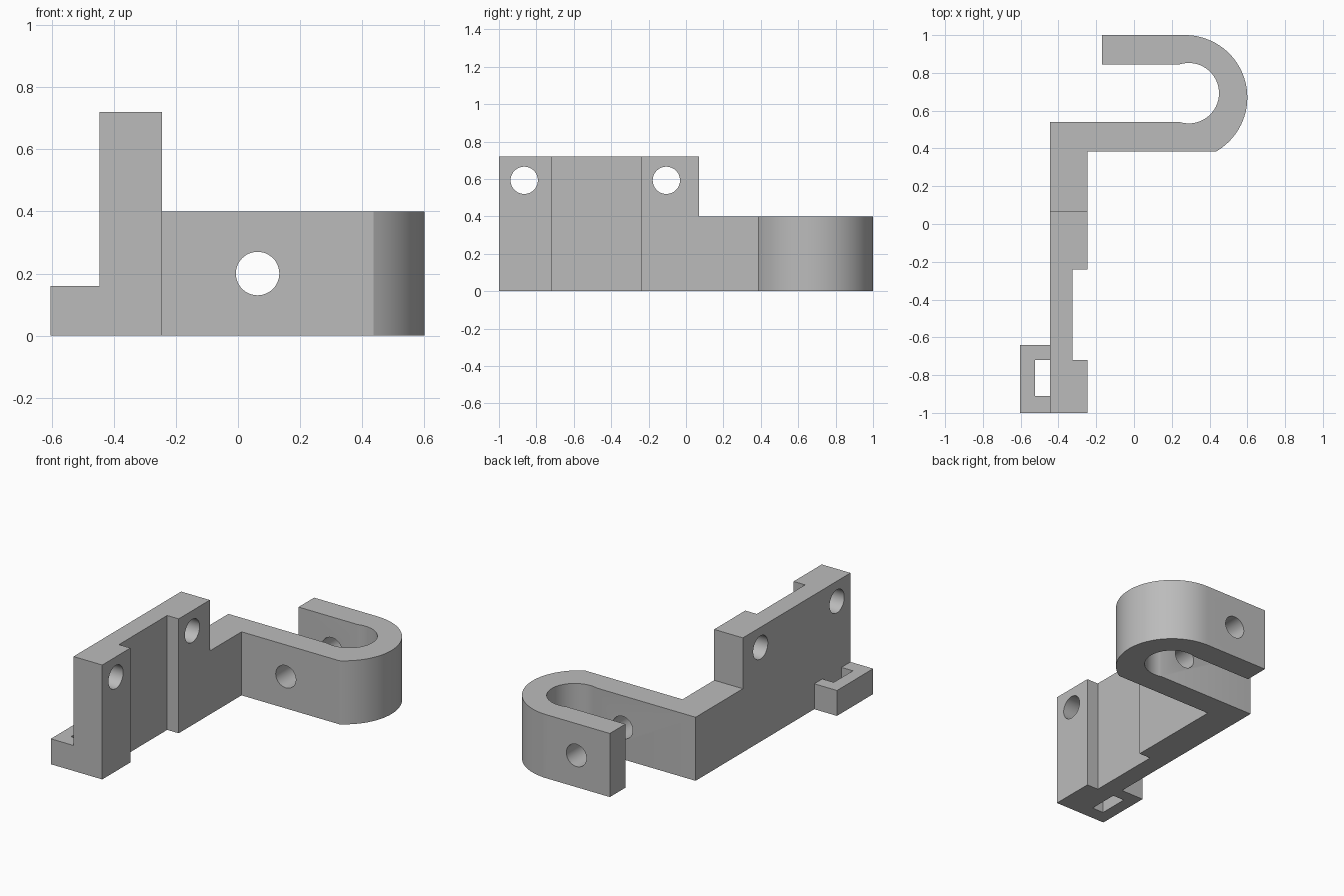
import bpy, bmesh
from math import sin, cos, atan2, asin, pi
from mathutils import Matrix, Vector

cube = bpy.data.objects.get("Cube")
if cube:
    bpy.data.objects.remove(cube)

grey = bpy.data.materials.new("plain grey")
grey.use_nodes = True
colour = (0.5, 0.5, 0.5, 1)
grey.diffuse_color = colour
grey.node_tree.nodes["Principled BSDF"].inputs["Base Color"].default_value = colour


def make_object(name, bm):
    bmesh.ops.recalc_face_normals(bm, faces=bm.faces[:])
    mesh = bpy.data.meshes.new(name)
    bm.to_mesh(mesh)
    bm.free()
    mesh.materials.append(grey)
    obj = bpy.data.objects.new(name, mesh)
    bpy.context.collection.objects.link(obj)
    return obj


def arc(cx, cy, r, start, end, n):
    angles = [start + (end - start) * i / n for i in range(n + 1)]
    return [(cx + r * cos(a), cy + r * sin(a)) for a in angles]


def extrude(name, outline, height):
    bm = bmesh.new()
    face = bm.faces.new([bm.verts.new((x, y, 0)) for x, y in outline])
    top = bmesh.ops.extrude_face_region(bm, geom=[face])["geom"]
    verts = [v for v in top if isinstance(v, bmesh.types.BMVert)]
    bmesh.ops.translate(bm, verts=verts, vec=(0, 0, height))
    return make_object(name, bm)


def box(name, low, high):
    low, high = Vector(low), Vector(high)
    bm = bmesh.new()
    scale = Matrix.Diagonal((*(high - low), 1))
    bmesh.ops.create_cube(bm, size=1, matrix=Matrix.Translation((low + high) / 2) @ scale)
    return make_object(name, bm)


def rod(name, centre, axis, radius, length):
    bm = bmesh.new()
    turn = Vector(axis).to_track_quat("Z", "Y").to_matrix().to_4x4()
    bmesh.ops.create_cone(bm, cap_ends=True, segments=48, radius1=radius, radius2=radius,
                          depth=length, matrix=Matrix.Translation(centre) @ turn)
    return make_object(name, bm)


# Plan outline: plate with recess, hook, and side tab
BACK, FRONT, WEB, TAB = -0.445, -0.245, -0.325, -0.603
ARM_LOW, ARM_HIGH, LIP_LOW = 0.385, 0.54, 0.845
outer = arc(0.27, 0.67, 0.33, -asin((0.67 - ARM_LOW) / 0.33), pi / 2, 40)
gap = asin((LIP_LOW - ARM_HIGH) / 2 / 0.16)
mid = (LIP_LOW + ARM_HIGH) / 2
inner = arc(0.29, mid, 0.16, pi - gap, gap - pi, 48)
outline = [(TAB, -1), (FRONT, -1), (FRONT, -0.72), (WEB, -0.72), (WEB, -0.24),
           (FRONT, -0.24), (FRONT, ARM_LOW), *outer, (-0.17, 1), (-0.17, LIP_LOW),
           *inner, (BACK, ARM_HIGH), (BACK, -0.64), (TAB, -0.64)]
bracket = extrude("hook_bracket", outline, 0.72)

# Cutters: lowered hook, lowered tab, tab slot, and screw holes
cutters = [
    box("hook_height_cutter", (-1, 0.07, 0.4), (1, 1.2, 1)),
    box("tab_height_cutter", (-0.8, -1.2, 0.16), (BACK, -0.5, 1)),
    box("tab_slot_cutter", (-0.525, -0.91, -0.2), (BACK, -0.72, 0.3)),
    rod("hook_hole_cutter", (0.063, 0.7, 0.2), (0, 1, 0), 0.07, 1),
]
for y in (-0.865, -0.105):
    cutters.append(rod("plate_hole_cutter", (-0.35, y, 0.593), (1, 0, 0), 0.073, 0.8))

bpy.ops.object.select_all(action="DESELECT")
bracket.select_set(True)
bpy.context.view_layer.objects.active = bracket
for cutter in cutters:
    cutter.hide_render = True
    mod = bracket.modifiers.new(cutter.name, "BOOLEAN")
    mod.operation = "DIFFERENCE"
    mod.solver = "EXACT"
    mod.object = cutter
    bpy.ops.object.modifier_apply(modifier=mod.name)
    bpy.data.objects.remove(cutter)

bpy.ops.object.shade_smooth_by_angle(angle=pi / 7)
